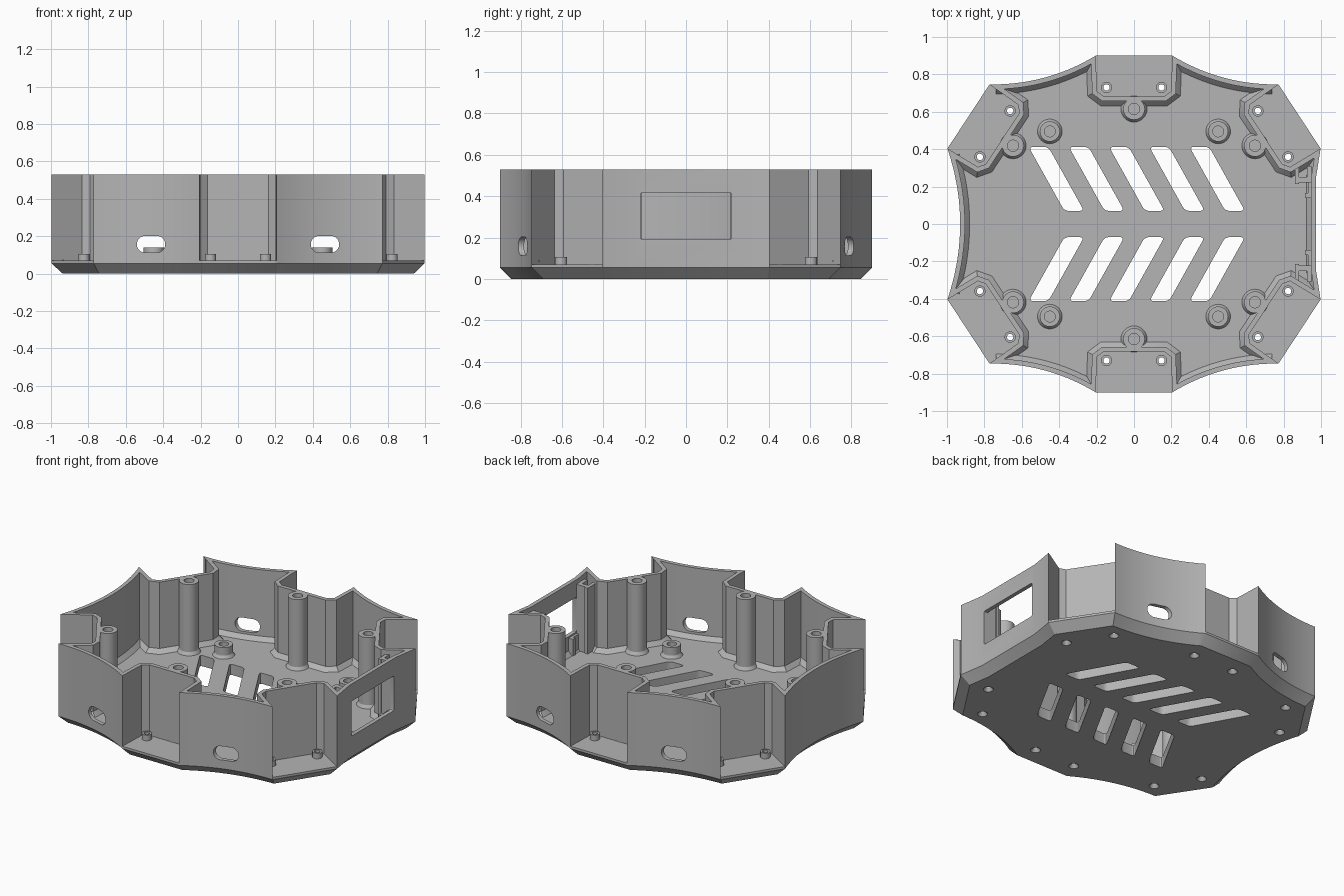
import bpy, bmesh, math
from mathutils import Vector

if "Cube" in bpy.data.objects:
    bpy.data.objects.remove(bpy.data.objects["Cube"])

FLOOR, LIP, TOP, HALF = 0.07, 0.055, 0.53, 0.205
grey = bpy.data.materials.new("plain grey")
grey.diffuse_color = (0.46, 0.46, 0.46, 1)
grey.use_nodes = True
grey.node_tree.nodes["Principled BSDF"].inputs["Base Color"].default_value = grey.diffuse_color


def finish(name, bm, smooth=True):
    bmesh.ops.remove_doubles(bm, verts=bm.verts, dist=1e-5)
    bmesh.ops.recalc_face_normals(bm, faces=bm.faces)
    me = bpy.data.meshes.new(name)
    bm.to_mesh(me)
    bm.free()
    me.materials.append(grey)
    ob = bpy.data.objects.new(name, me)
    bpy.context.collection.objects.link(ob)
    return ob


def smooth(ob):
    bpy.ops.object.select_all(action='DESELECT')
    ob.select_set(True)
    bpy.context.view_layer.objects.active = ob
    bpy.ops.object.shade_smooth_by_angle(angle=math.radians(28))


def loft(bm, loops, caps=True, ring=False):
    """Skin equal-length closed loops of 3D points."""
    vs = [[bm.verts.new(p) for p in lp] for lp in loops]
    n = len(vs[0])
    for k in range(len(vs) if ring else len(vs) - 1):
        a, b = vs[k], vs[(k + 1) % len(vs)]
        for i in range(n):
            j = (i + 1) % n
            bm.faces.new((a[i], a[j], b[j], b[i]))
    if caps:
        bm.faces.new(vs[0])
        bm.faces.new(vs[-1])


def lathe(bm, c, prof, ring=True, seg=32):
    """Turn (radius, height) points about a vertical axis at c."""
    loft(bm, [[(c[0] + r * math.cos(2 * math.pi * i / seg),
                c[1] + r * math.sin(2 * math.pi * i / seg), z) for i in range(seg)]
              for r, z in prof], caps=not ring, ring=ring)


def box(bm, x0, x1, y0, y1, z0, z1):
    loft(bm, [[(x0, y0, z), (x1, y0, z), (x1, y1, z), (x0, y1, z)] for z in (z0, z1)])


def cut(ob, bm):
    cutter = finish("cutter", bm)
    cutter.hide_render = True
    mod = ob.modifiers.new("cut", 'BOOLEAN')
    mod.operation, mod.solver, mod.object = 'DIFFERENCE', 'EXACT', cutter
    bpy.context.view_layer.objects.active = ob
    bpy.ops.object.modifier_apply(modifier=mod.name)
    bpy.data.objects.remove(cutter)


def inset(pts, d):
    out = []
    for i, p in enumerate(pts):
        e1, e2 = (p - pts[i - 1]).normalized(), (pts[(i + 1) % len(pts)] - p).normalized()
        n1, n2 = Vector((-e1.y, e1.x)), Vector((-e2.y, e2.x))
        out.append(p + (n1 + n2) / (1 + n1.dot(n2)) * d)
    return out


def level(pts, z):
    return [(p.x, p.y, z) for p in pts]


def rounded(pts, r):
    out = []
    for i, p in enumerate(pts):
        a = p + (pts[i - 1] - p).normalized() * r
        b = p + (pts[(i + 1) % len(pts)] - p).normalized() * r
        out += [a.lerp(p, t).lerp(p.lerp(b, t), t) for t in (0, .25, .5, .75, 1)]
    return out


# six identical pockets: edge midpoint and outward angle, anticlockwise
pockets = [(0.885, 0.575, 33.3), (0, 0.9, 90), (-0.885, 0.575, 146.7),
           (-0.885, -0.575, 213.3), (0, -0.9, 270), (0.885, -0.575, 326.7)]


def local(pk, u, v):
    c, s = math.cos(math.radians(pk[2])), math.sin(math.radians(pk[2]))
    return Vector((pk[0] - s * u - c * v, pk[1] + c * u - s * v))


# outlines: base is plain at the pockets, the wall steps in around them
base_line, wall_line = [], []
recess = [(-HALF, 0), (-0.198, .19), (-.162, .217), (.162, .217), (0.198, .19), (HALF, 0)]
for i, pk in enumerate(pockets):
    wall_line += [local(pk, u, v) for u, v in recess]
    base_line += [local(pk, -HALF, 0), local(pk, HALF, 0)]
    p, q = local(pk, HALF, 0), local(pockets[(i + 1) % 6], -HALF, 0)
    if i == 5:      # flat panel side
        side = [Vector((0.972, y)) for y in (-0.24, 0.24)]
    else:           # concave side
        e = q - p
        sag = 0.068 if i == 2 else 0.042
        n = Vector((-e.y, e.x)).normalized()
        side = [p + e * t + n * 4 * sag * t * (1 - t) for t in [k / 18 for k in range(1, 18)]]
    wall_line += side
    base_line += side

screws = [local(pk, u, 0.17) for pk in pockets for u in (-.147, .147)]

# base plate with chamfered underside
bm = bmesh.new()
loft(bm, [level(inset(base_line, LIP), 0), level(base_line, LIP), level(base_line, FLOOR)])
base = finish("base_plate", bm)

# vent slots and countersunk screw holes
bm = bmesh.new()
for k in range(5):
    x = -0.415 + 0.215 * k
    for s in (1, -1):
        quad = [Vector((x + dx, s * y)) for dx, y in
                ((-.148, .412), (-.043, .412), (.148, .07), (.043, .07))]
        lp = rounded(quad, 0.025)
        loft(bm, [level(lp, -0.1), level(lp, 0.2)])
for c in screws:
    lathe(bm, c, [(.034, -.01), (.03, 0), (.017, .02), (.017, .2)], ring=False, seg=24)
cut(base, bm)
smooth(base)

# wall with a chamfered foot on the inside
T = 0.026
bm = bmesh.new()
loft(bm, [level(inset(wall_line, d), z) for d, z in
          ((0, FLOOR), (0, TOP), (T, TOP), (T, 0.097), (T + .025, FLOOR))],
     caps=False, ring=True)
wall = finish("outer_wall", bm)

# oval cable holes and panel window
bm = bmesh.new()
for sx in (1, -1):
    for sy in (1, -1):
        oval = []
        for k in range(26):
            a = 2 * math.pi * (k % 13 + 13 * (k // 13)) / 26 - math.pi / 2 + math.pi / 26
            oval.append((sx * .465 + .045 * math.cos(a) + math.copysign(.031, math.cos(a)),
                         .157 + .045 * math.sin(a)))
        loft(bm, [[(x, sy * y, z) for x, z in oval] for y in (0.65, 1.0)])
win = rounded([Vector(p) for p in ((-.22, .19), (.22, .19), (.22, .417), (-.22, .417))], .012)
loft(bm, [[(x, p.x, p.y) for p in win] for x in (0.85, 1.1)])
cut(wall, bm)
smooth(wall)

# hollow screw bosses in the pockets
bm = bmesh.new()
for c in screws:
    lathe(bm, c, [(.03, FLOOR), (.03, .106), (.017, .106), (.017, FLOOR)], seg=24)
smooth(finish("pocket_bosses", bm))

# tall lid posts behind each pocket
bm = bmesh.new()
for pk in pockets:
    lathe(bm, local(pk, 0, .285), [(.07, FLOOR), (.058, .09), (.058, TOP), (.03, TOP),
                                   (.03, .25), (0, .25), (0, FLOOR)])
smooth(finish("lid_posts", bm))

# short board standoffs
bm = bmesh.new()
for x in (-.45, .45):
    for y in (-.495, .495):
        lathe(bm, (x, y), [(.066, FLOOR), (.054, .088), (.054, .14), (.029, .14),
                           (.029, .08), (0, .08), (0, FLOOR)])
smooth(finish("board_standoffs", bm))

# slotted guides either side of the panel window
for s, name in ((1, "back_panel_guide"), (-1, "front_panel_guide")):
    bm = bmesh.new()
    for x0, x1, a, b in ((.86, .882, .215, .305), (.882, .925, .222, .25),
                         (.925, .95, .222, .31), (.915, .93, .14, .165),
                         (.93, .95, .14, .222)):
        y0, y1 = sorted((s * a, s * b))
        top = .5 if a > .2 else .18
        box(bm, x0, x1, y0, y1, FLOOR, top)
    bmesh.ops.recalc_face_normals(bm, faces=bm.faces)
    finish(name, bm)
